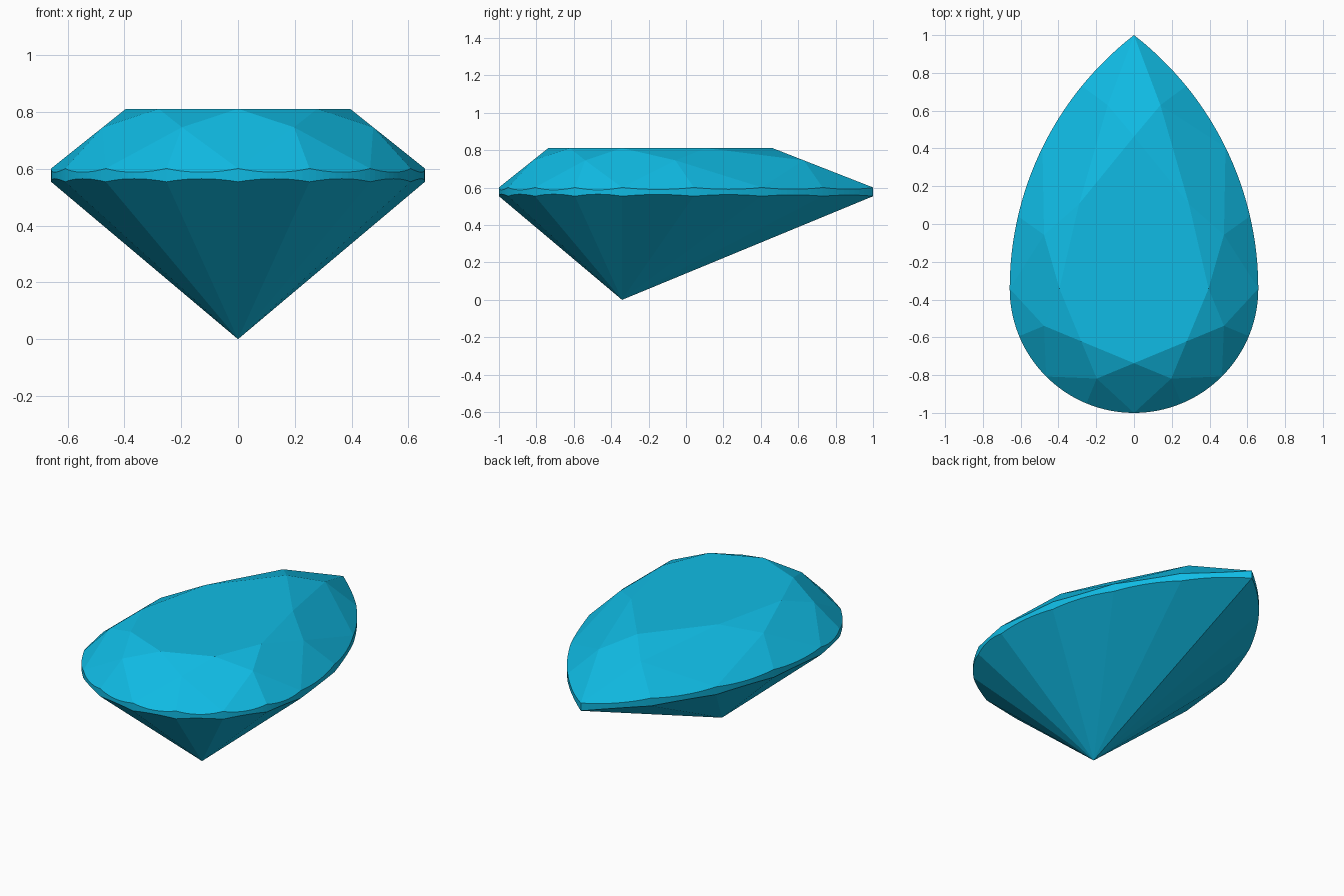
import bpy, bmesh
from math import sin, cos, asin, pi
from mathutils import Vector

if "Cube" in bpy.data.objects:
    bpy.data.objects.remove(bpy.data.objects["Cube"])

R, CY = 0.658, -0.342                 # half width, y of widest line / culet
Z_TABLE, Z_MID, Z_TOP, Z_LOW = 0.811, 0.746, 0.601, 0.554
TABLE = 0.6                           # table size relative to girdle
L = 1 - CY
BIG = (L * L + R * R) / (2 * R)       # radius of the arcs that meet at the tip
A_TIP = asin(L / BIG)


def outline(t):
    """Right half of the pear: t=0 round end, 4 widest, 8 tip."""
    if t <= 4:
        a = t / 4 * pi / 2
        n = Vector((sin(a), -cos(a)))
        return n * R, n
    a = (t - 4) / 4 * A_TIP
    n = Vector((cos(a), sin(a)))
    p = n * BIG - Vector((BIG - R, 0))
    if t >= 8:
        p, n = Vector((0, L)), Vector((0, 1))
    return p, n


def at(p, z):
    return Vector((p[0], p[1] + CY, z))


# Pear-shaped blank
STEP = 10
right = [outline(i / STEP)[0] for i in range(8 * STEP + 1)]
ring = right + [Vector((-p.x, p.y)) for p in right[-2:0:-1]]
bm = bmesh.new()
base = bm.faces.new([bm.verts.new(at(p, -0.1)) for p in ring])
top = bmesh.ops.extrude_face_region(bm, geom=[base])
bmesh.ops.translate(bm, vec=(0, 0, 1.1),
                    verts=[v for v in top["geom"] if isinstance(v, bmesh.types.BMVert)])
bmesh.ops.recalc_face_normals(bm, faces=bm.faces[:])
INSIDE = Vector((0, CY, 0.5))


def cut(co, no):
    """Grind one flat facet."""
    no = no.normalized()
    if no.dot(co - INSIDE) < 0:
        no = -no
    bmesh.ops.bisect_plane(bm, geom=bm.verts[:] + bm.edges[:] + bm.faces[:],
                           dist=1e-5, plane_co=co, plane_no=no, clear_outer=True)
    bmesh.ops.holes_fill(bm, edges=[e for e in bm.edges if e.is_boundary], sides=0)


def facet(a, b, c, mirror=True):
    n = (b - a).cross(c - a)
    cut(a, n)
    if mirror:
        cut(Vector((-a.x, a.y, a.z)), Vector((-n.x, n.y, n.z)))


# Table
cut(Vector((0, CY, Z_TABLE)), Vector((0, 0, 1)))

# Crown mains: planes tangent to the outline
for t in range(0, 9, 2):
    p, n = outline(t)
    side = Vector((-n.y, n.x, 0))
    facet(at(p, Z_TOP), at(p * TABLE, Z_TABLE), at(p, Z_TOP) + side, 0 < t < 8)

# Stars and upper halves around each point where two mains meet
k = TABLE + (1 - TABLE) * (Z_TABLE - Z_MID) / (Z_TABLE - Z_TOP)
for t in range(0, 8, 2):
    (p, n), (q, m) = outline(t), outline(t + 2)
    d, e = k * n.dot(p), k * m.dot(q)
    det = n.x * m.y - n.y * m.x
    mid = at(((d * m.y - e * n.y) / det, (n.x * e - m.x * d) / det), Z_MID)
    half = at(outline(t + 1)[0], Z_TOP)
    facet(at(p * TABLE, Z_TABLE), at(q * TABLE, Z_TABLE), mid)
    facet(mid, at(p, Z_TOP), half)
    facet(mid, half, at(q, Z_TOP))

# Pavilion fan running down to the culet
culet = Vector((0, CY, 0))
for t in range(8):
    facet(culet, at(outline(t)[0], Z_LOW), at(outline(t + 1)[0], Z_LOW))

bmesh.ops.remove_doubles(bm, verts=bm.verts[:], dist=1e-4)
bmesh.ops.recalc_face_normals(bm, faces=bm.faces[:])
mesh = bpy.data.meshes.new("pear_gem")
bm.to_mesh(mesh)
bm.free()
gem = bpy.data.objects.new("pear_gem", mesh)
bpy.context.collection.objects.link(gem)

mat = bpy.data.materials.new("blue_gem")
mat.diffuse_color = (0.005, 0.5, 0.78, 1)
mat.use_nodes = True
mat.node_tree.nodes["Principled BSDF"].inputs["Base Color"].default_value = mat.diffuse_color
mesh.materials.append(mat)
